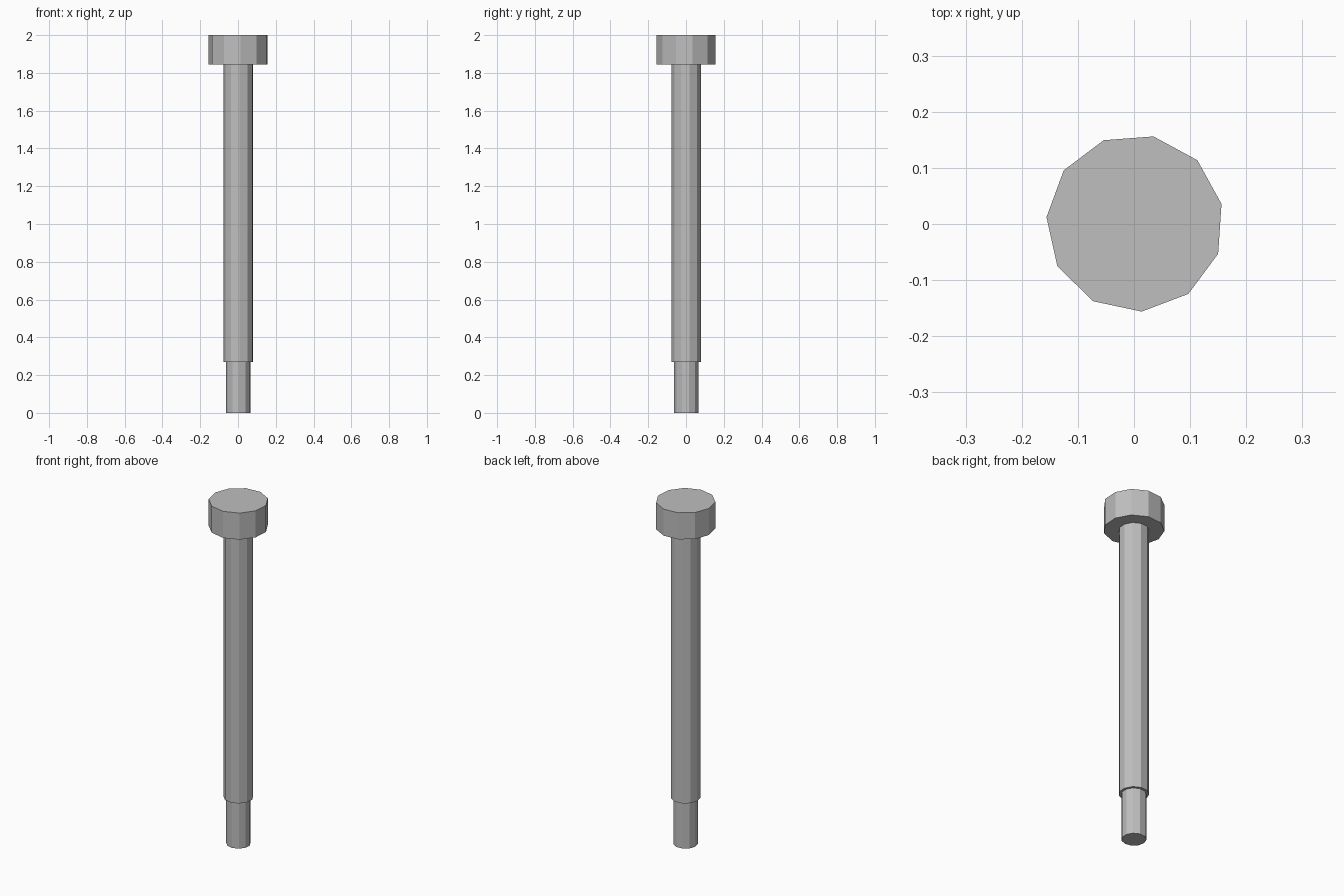
import bpy
import math

if "Cube" in bpy.data.objects:
    bpy.data.objects.remove(bpy.data.objects["Cube"], do_unlink=True)

SIDES = 11
PHASE = math.radians(12.5)   # angle of the first corner from +x
CENTRE = (0.0017, 0.0015)    # centres the uneven polygon's bounds

steel = bpy.data.materials.new("grey_steel")
steel.use_nodes = True
colour = (0.52, 0.52, 0.52, 1)
steel.diffuse_color = colour
steel.node_tree.nodes["Principled BSDF"].inputs["Base Color"].default_value = colour


def prism(name, radius, bottom, top):
    """Flat-shaded polygonal cylinder standing between two heights."""
    corners = []
    for z in (bottom, top):
        for i in range(SIDES):
            a = PHASE + i * math.tau / SIDES
            corners.append((CENTRE[0] + radius * math.cos(a),
                            CENTRE[1] + radius * math.sin(a), z))
    faces = [tuple(reversed(range(SIDES))), tuple(range(SIDES, 2 * SIDES))]
    for i in range(SIDES):
        j = (i + 1) % SIDES
        faces.append((i, j, j + SIDES, i + SIDES))
    mesh = bpy.data.meshes.new(name)
    mesh.from_pydata(corners, [], faces)
    mesh.materials.append(steel)
    obj = bpy.data.objects.new(name, mesh)
    bpy.context.collection.objects.link(obj)
    return obj


# Narrow tip, long shaft and wide head
prism("tip", 0.065, 0, 0.27)
prism("shaft", 0.079, 0.27, 1.845)
prism("head", 0.158, 1.845, 2)
